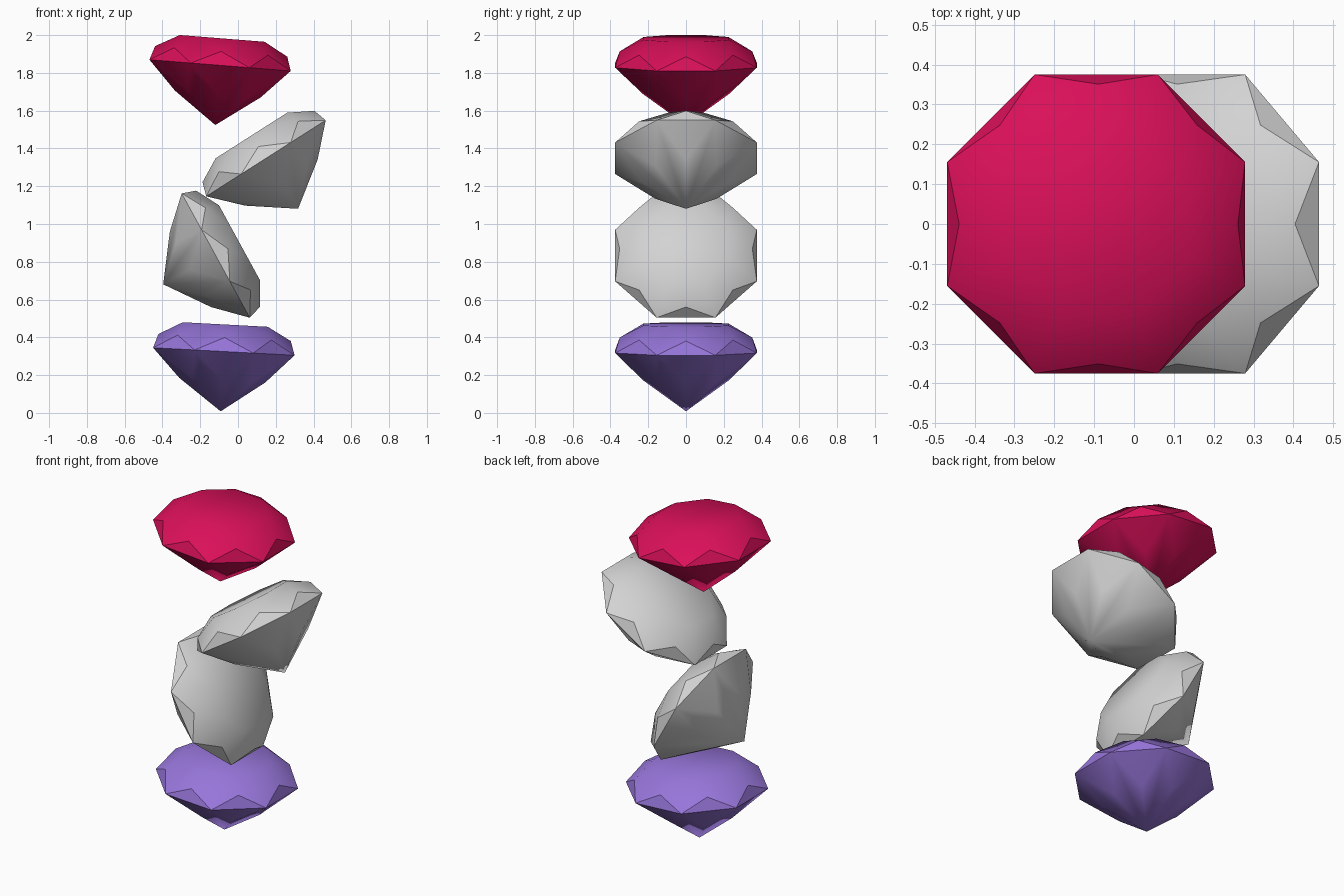
import bpy
import bmesh
import math

cube = bpy.data.objects.get("Cube")
if cube:
    bpy.data.objects.remove(cube, do_unlink=True)

SIDES = 8
STEP = 2 * math.pi / SIDES


def material(name, rgb):
    mat = bpy.data.materials.new(name)
    mat.use_nodes = True
    color = (*rgb, 1.0)
    mat.diffuse_color = color
    mat.node_tree.nodes["Principled BSDF"].inputs["Base Color"].default_value = color
    return mat


def ring(bm, radius, z, offset):
    """Eight points around the gem axis."""
    return [bm.verts.new((radius * math.cos((i + offset) * STEP),
                          radius * math.sin((i + offset) * STEP), z))
            for i in range(SIDES)]


def gem(name, x, z, tilt, mat):
    """Brilliant-cut gem centred on its girdle and tilted about the y axis."""
    bm = bmesh.new()
    tip = bm.verts.new((0, 0, -0.317))
    lower = ring(bm, 0.228, -0.152, 0)
    girdle = ring(bm, 0.406, 0.0, 0.5)
    upper = ring(bm, 0.351, 0.074, 0)
    table = ring(bm, 0.2435, 0.143, 0.5)

    bm.faces.new(table)
    for i in range(SIDES):
        j, p = (i + 1) % SIDES, i - 1
        # Crown: star triangle, kite, girdle triangle
        bm.faces.new((upper[i], table[i], table[p]))
        bm.faces.new((girdle[i], upper[j], table[i], upper[i]))
        bm.faces.new((girdle[p], girdle[i], upper[i]))
        # Pavilion: girdle triangle, long kite to the tip
        bm.faces.new((girdle[i], girdle[p], lower[i]))
        bm.faces.new((tip, lower[j], girdle[i], lower[i]))
    bmesh.ops.recalc_face_normals(bm, faces=bm.faces)

    mesh = bpy.data.meshes.new(name)
    bm.to_mesh(mesh)
    bm.free()
    mesh.materials.append(mat)
    obj = bpy.data.objects.new(name, mesh)
    bpy.context.collection.objects.link(obj)
    obj.location = (x, 0, z)
    obj.rotation_euler = (0, math.radians(tilt), 0)

    # Soft facets with sharp girdle edges
    bpy.ops.object.select_all(action='DESELECT')
    obj.select_set(True)
    bpy.context.view_layer.objects.active = obj
    bpy.ops.object.shade_smooth_by_angle(angle=math.radians(30))


purple = material("purple", (0.31, 0.18, 0.70))
grey = material("light_grey", (0.65, 0.65, 0.65))
red = material("crimson", (0.70, 0.005, 0.10))

# Stack from bottom to top
gem("bottom_gem", -0.075, 0.325, 3.05, purple)
gem("lower_middle_gem", -0.118, 0.833, 61.3, grey)
gem("upper_middle_gem", 0.148, 1.348, -32.5, grey)
gem("top_gem", -0.095, 1.84, 4.57, red)
